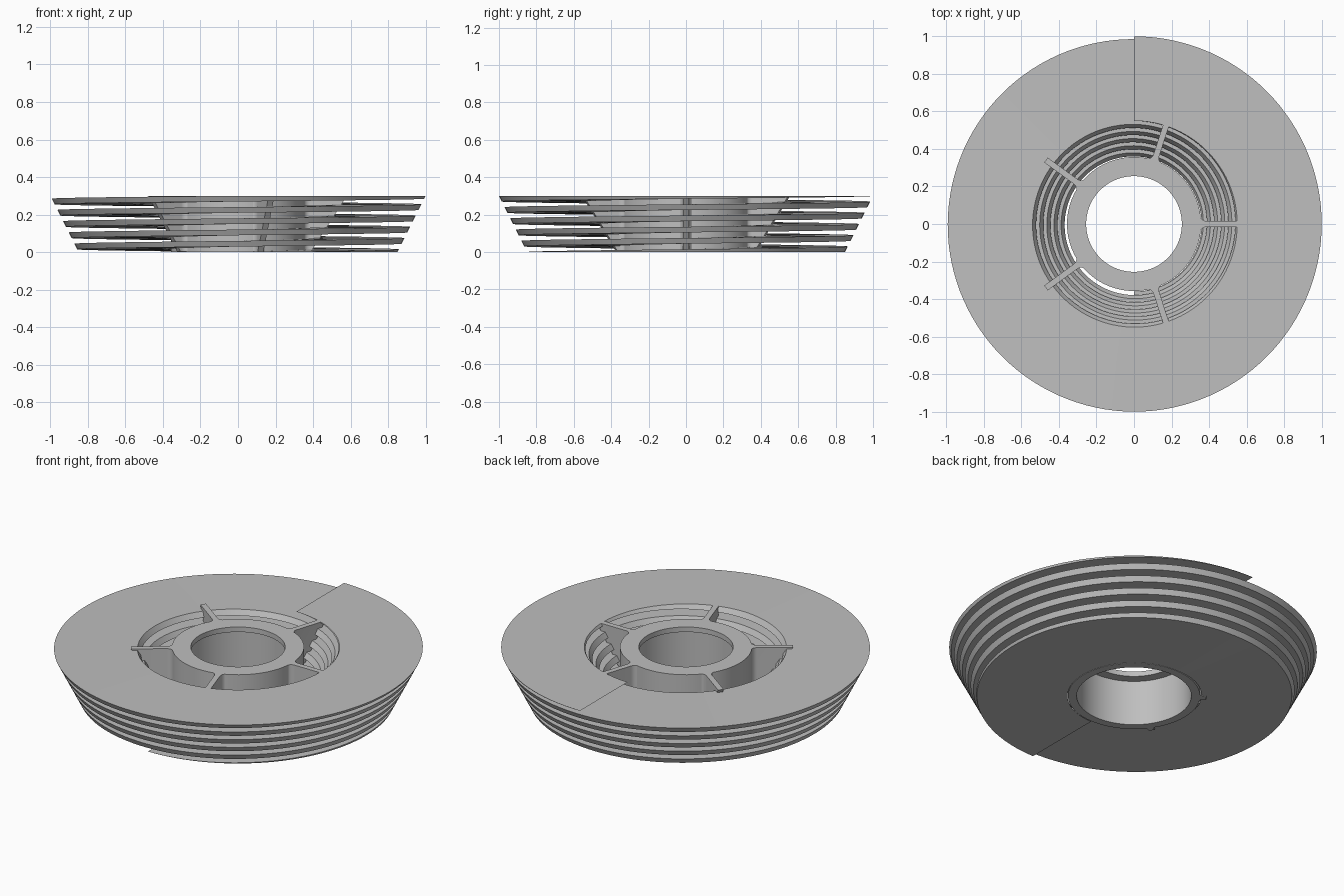
import bpy, bmesh, math
from mathutils import Matrix

cube = bpy.data.objects.get("Cube")
if cube:
    bpy.data.objects.remove(cube, do_unlink=True)

HEIGHT = 0.30
PITCH = 0.06
THICK = 0.03
STEPS = 120          # segments per turn

grey = bpy.data.materials.new("light_grey")
grey.use_nodes = True
colour = (0.52, 0.52, 0.52, 1)
grey.diffuse_color = colour
grey.node_tree.nodes["Principled BSDF"].inputs["Base Color"].default_value = colour


def finish(bm, name):
    """Clean the mesh, link it and shade it smooth with sharp edges."""
    bmesh.ops.remove_doubles(bm, verts=bm.verts, dist=1e-5)
    bmesh.ops.recalc_face_normals(bm, faces=bm.faces)
    mesh = bpy.data.meshes.new(name)
    bm.to_mesh(mesh)
    bm.free()
    mesh.materials.append(grey)
    obj = bpy.data.objects.new(name, mesh)
    bpy.context.collection.objects.link(obj)
    bpy.ops.object.select_all(action='DESELECT')
    obj.select_set(True)
    bpy.context.view_layer.objects.active = obj
    bpy.ops.object.shade_smooth_by_angle(angle=math.radians(30))
    return obj


def loft(bm, rings):
    """Bridge a list of equal closed vertex rings."""
    for a, b in zip(rings, rings[1:]):
        n = len(a)
        for i in range(n):
            j = (i + 1) % n
            bm.faces.new((a[i], a[j], b[j], b[i]))


def outer_radius(z):
    return 0.85 + 0.5 * z


def inner_radius(z):
    return 0.36 + 0.633 * z


# Helical flange: a conical screw blade trimmed flat at the base and the top
bm = bmesh.new()
rings = []
turns = (HEIGHT + THICK) / PITCH
for k in range(round(turns * STEPS) + 1):
    turn = k / STEPS
    angle = 2 * math.pi * turn - math.pi / 2
    low = PITCH * turn - THICK
    z0 = min(max(low, 0), HEIGHT)
    z1 = min(max(low + THICK, 0), HEIGHT)
    corners = ((inner_radius(z0), z0), (outer_radius(z0), z0),
               (outer_radius(z1), z1), (inner_radius(z1), z1))
    rings.append([bm.verts.new((r * math.cos(angle), r * math.sin(angle), z))
                  for r, z in corners])
loft(bm, rings)
finish(bm, "helical_flange")

# Hub: a hollow sleeve with an inward lip at the top
bm = bmesh.new()
profile = [(0.31, 0), (0.357, 0), (0.357, HEIGHT), (0.255, HEIGHT),
           (0.255, 0.27), (0.31, 0.27)]
rings = []
for k in range(STEPS):
    a = 2 * math.pi * k / STEPS
    rings.append([bm.verts.new((r * math.cos(a), r * math.sin(a), z))
                  for r, z in profile])
loft(bm, rings + rings[:1])
finish(bm, "hub")

# Ribs: five slanted plates flaring into the hub with a fillet
FILLET = 0.035
stations = [(0.335, 0.335, 0.016 + FILLET)]
for k in range(7):
    t = math.pi / 2 * k / 6
    r = 0.35 + FILLET * (1 - math.cos(t))
    stations.append((r, r, 0.016 + FILLET * (1 - math.sin(t))))
stations.append((0.39, 0.58, 0.016))
for n in range(5):
    bm = bmesh.new()
    rings = [[bm.verts.new(p) for p in ((rb, -w, 0.004), (rb, w, 0.004),
                                        (rt, w, HEIGHT), (rt, -w, HEIGHT))]
             for rb, rt, w in stations]
    loft(bm, rings)
    bm.faces.new(rings[0])
    bm.faces.new(rings[-1])
    bm.transform(Matrix.Rotation(2 * math.pi * n / 5, 4, 'Z'))
    finish(bm, f"rib_{n + 1}")
